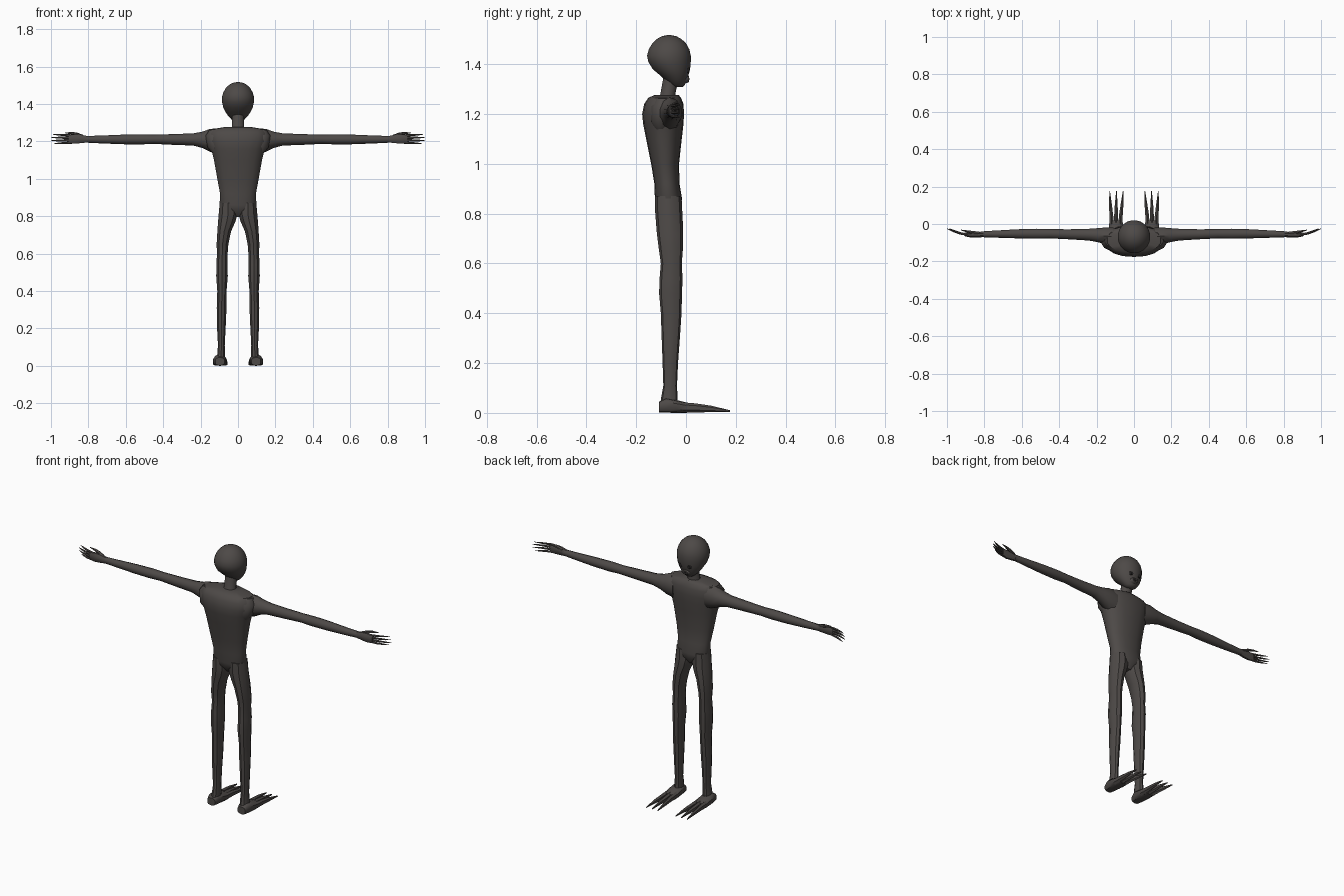
import bpy, bmesh, math
from mathutils import Vector


def material(name, rgb):
    m = bpy.data.materials.new(name)
    m.diffuse_color = (*rgb, 1)
    return m


skin = material("charcoal skin", (0.075, 0.067, 0.063))
dark = material("dark hollow", (0.02, 0.018, 0.018))


def loft(name, axis, rings, n=12, power=1.0, mirror=False, mat=skin, angle=40):
    """Rings are (position on axis, min a, max a, min b, max b)."""
    bm = bmesh.new()
    loops = []
    for t, a0, a1, b0, b1 in rings:
        loop = []
        for i in range(n):
            w = 2 * math.pi * (i + 0.5) / n
            c, s = math.cos(w), math.sin(w)
            c = math.copysign(abs(c) ** power, c)
            s = math.copysign(abs(s) ** power, s)
            a = (a0 + a1) / 2 + c * (a1 - a0) / 2
            b = (b0 + b1) / 2 + s * (b1 - b0) / 2
            loop.append(bm.verts.new({"x": (t, a, b), "y": (a, t, b), "z": (a, b, t)}[axis]))
        loops.append(loop)
    for p, q in zip(loops, loops[1:]):
        for i in range(n):
            j = (i + 1) % n
            bm.faces.new((p[i], p[j], q[j], q[i]))
    bm.faces.new(loops[0])
    bm.faces.new(loops[-1])
    bmesh.ops.recalc_face_normals(bm, faces=bm.faces)
    me = bpy.data.meshes.new(name)
    bm.to_mesh(me)
    bm.free()
    me.materials.append(mat)
    ob = bpy.data.objects.new(name, me)
    bpy.context.collection.objects.link(ob)
    if mirror:
        ob.modifiers.new("mirror", "MIRROR")
    bpy.ops.object.select_all(action="DESELECT")
    ob.select_set(True)
    bpy.context.view_layer.objects.active = ob
    bpy.ops.object.shade_smooth_by_angle(angle=math.radians(angle))
    return ob


def sym(z, hw, y0, y1):
    return (z, -hw, hw, y0, y1)


# Torso, from crotch to shoulders
loft("torso", "z", [
    sym(0.795, 0.02, -0.09, -0.04), sym(0.83, 0.085, -0.118, -0.02),
    sym(0.86, 0.100, -0.125, -0.016), sym(0.92, 0.097, -0.127, -0.026),
    sym(1.00, 0.112, -0.140, -0.028), sym(1.10, 0.130, -0.160, -0.017),
    sym(1.16, 0.145, -0.172, -0.010), sym(1.20, 0.158, -0.176, -0.008),
    sym(1.24, 0.162, -0.168, -0.010), sym(1.265, 0.145, -0.152, -0.020),
    sym(1.277, 0.07, -0.125, -0.030)], n=18, power=0.9)

# Shoulder blades
loft("shoulder_blade", "z", [
    (1.13, 0.10, 0.13, -0.12, -0.08), (1.17, 0.07, 0.165, -0.142, -0.06),
    (1.23, 0.07, 0.175, -0.140, -0.05), (1.262, 0.09, 0.155, -0.12, -0.06)], mirror=True)

# Neck and head
loft("neck", "z", [
    sym(1.25, 0.045, -0.115, -0.035), sym(1.28, 0.034, -0.104, -0.042),
    sym(1.37, 0.032, -0.088, -0.022)], n=12)
loft("head", "z", [
    sym(1.308, 0.022, -0.05, -0.014), sym(1.318, 0.036, -0.064, -0.004),
    sym(1.335, 0.052, -0.082, 0.003), sym(1.355, 0.066, -0.104, 0.010),
    sym(1.38, 0.079, -0.134, 0.017), sym(1.41, 0.086, -0.152, 0.020),
    sym(1.435, 0.087, -0.157, 0.020), sym(1.46, 0.080, -0.150, 0.014),
    sym(1.485, 0.066, -0.135, 0.000), sym(1.503, 0.047, -0.115, -0.020),
    sym(1.513, 0.028, -0.096, -0.040), sym(1.517, 0.008, -0.076, -0.060)],
    n=24, angle=60)

# Small muzzle with a dark mouth, and eye hollows
loft("muzzle", "y", [
    (-0.02, -0.035, 0.035, 0.0 + 1.318, 1.362),
    (0.008, -0.024, 0.024, 1.326, 1.356), (0.013, -0.018, 0.018, 1.331, 1.350)])
loft("mouth", "y", [
    (0.010, -0.015, 0.015, 1.335, 1.346), (0.0145, -0.013, 0.013, 1.336, 1.345)], mat=dark)
loft("eye_hollow", "y", [
    (0.006, 0.014, 0.042, 1.365, 1.388), (0.0145, 0.016, 0.036, 1.367, 1.386)],
    mirror=True, mat=dark)

# Arms
loft("arm", "x", [
    (0.10, -0.120, -0.018, 1.130, 1.270), (0.15, -0.112, -0.016, 1.145, 1.267),
    (0.19, -0.100, -0.020, 1.165, 1.252), (0.24, -0.090, -0.024, 1.178, 1.243),
    (0.35, -0.083, -0.027, 1.182, 1.239), (0.45, -0.078, -0.026, 1.187, 1.236),
    (0.52, -0.080, -0.024, 1.184, 1.238), (0.62, -0.078, -0.027, 1.185, 1.236),
    (0.74, -0.074, -0.034, 1.190, 1.231), (0.82, -0.071, -0.039, 1.194, 1.229)],
    n=10, mirror=True)

# Hand: palm, four curved fingers and a thumb
loft("palm", "x", [
    (0.80, -0.071, -0.039, 1.194, 1.229), (0.84, -0.074, -0.042, 1.189, 1.238),
    (0.875, -0.073, -0.045, 1.186, 1.240), (0.905, -0.066, -0.046, 1.188, 1.236)],
    n=8, mirror=True)
for i in range(4):
    z = 1.194 + 0.0125 * i
    tip = (0.985, 1.0, 1.0, 0.99)[i]
    spread = (i - 1.5) * 0.004
    rings = []
    for f, r in ((0, 0.0075), (0.4, 0.007), (0.75, 0.005), (1, 0.0012)):
        y = -0.058 + 0.033 * f ** 1.6
        zc = z + spread * f
        rings.append((0.885 + (tip - 0.885) * f, y - r, y + r, zc - r * 0.85, zc + r * 0.85))
    loft("finger", "x", rings, n=6, mirror=True)
loft("thumb", "x", [
    (0.825, -0.062, -0.040, 1.215, 1.234), (0.86, -0.056, -0.036, 1.230, 1.247),
    (0.89, -0.047, -0.033, 1.238, 1.251), (0.925, -0.034, -0.030, 1.244, 1.247)],
    n=6, mirror=True)

# Legs
loft("leg", "z", [
    (0.02, 0.070, 0.118, -0.105, -0.034), (0.06, 0.068, 0.112, -0.100, -0.034),
    (0.11, 0.070, 0.108, -0.091, -0.036), (0.20, 0.065, 0.113, -0.094, -0.032),
    (0.31, 0.060, 0.115, -0.098, -0.024), (0.40, 0.060, 0.112, -0.101, -0.018),
    (0.48, 0.053, 0.118, -0.108, -0.016), (0.54, 0.055, 0.117, -0.106, -0.014),
    (0.60, 0.054, 0.114, -0.101, -0.017), (0.65, 0.050, 0.116, -0.108, -0.013),
    (0.72, 0.035, 0.112, -0.117, -0.012), (0.77, 0.012, 0.109, -0.121, -0.013),
    (0.81, 0.000, 0.106, -0.124, -0.015), (0.87, 0.005, 0.100, -0.124, -0.018)],
    n=10, mirror=True, angle=35)

# Feet: flat sole with three long pointed toes
loft("foot", "y", [
    (-0.108, 0.072, 0.122, 0.002, 0.045), (-0.08, 0.064, 0.130, 0.001, 0.060),
    (-0.04, 0.060, 0.134, 0.000, 0.052), (0.00, 0.058, 0.134, 0.000, 0.042),
    (0.02, 0.064, 0.130, 0.003, 0.036)], n=10, power=0.7, mirror=True)
for base, tip in ((0.071, 0.058), (0.096, 0.094), (0.121, 0.130)):
    mid = (base + tip) / 2
    loft("toe", "y", [
        (-0.02, base - 0.013, base + 0.013, 0.001, 0.043),
        (0.04, base - 0.012, base + 0.012, 0.002, 0.038),
        (0.10, mid - 0.009, mid + 0.009, 0.003, 0.029),
        (0.176, tip - 0.002, tip + 0.002, 0.004, 0.011)], n=6, mirror=True)
